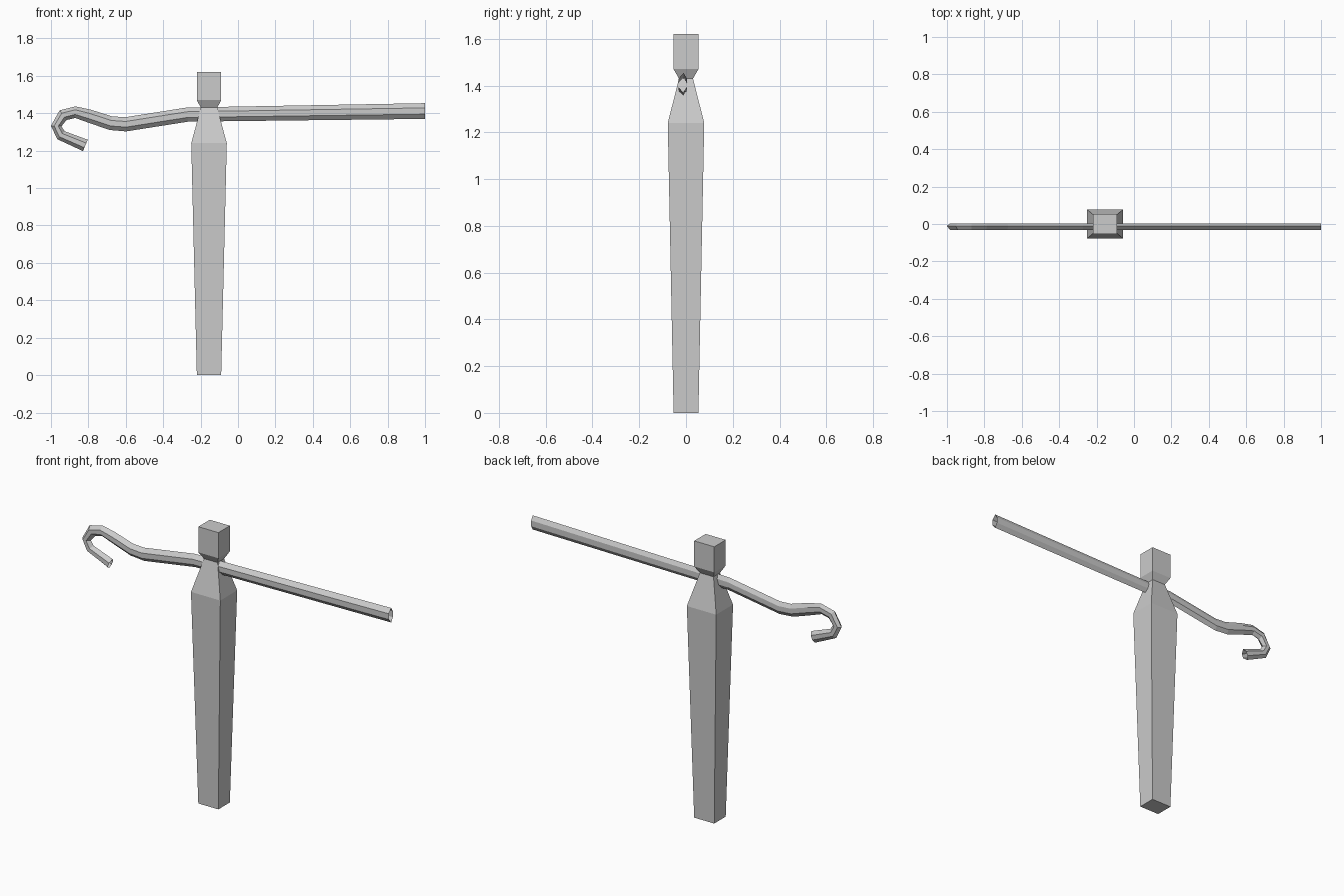
import bpy
import bmesh
from mathutils import Vector

cube = bpy.data.objects.get("Cube")
if cube:
    bpy.data.objects.remove(cube, do_unlink=True)

grey = bpy.data.materials.new("light grey")
grey.use_nodes = True
colour = (0.6, 0.6, 0.6, 1)
grey.diffuse_color = colour
grey.node_tree.nodes["Principled BSDF"].inputs["Base Color"].default_value = colour


def loft(name, rings, capped):
    """Skin a list of equal-sized vertex rings, optionally closing both ends."""
    bm = bmesh.new()
    loops = [[bm.verts.new(p) for p in ring] for ring in rings]
    for low, high in zip(loops, loops[1:]):
        for i in range(len(low)):
            j = (i + 1) % len(low)
            bm.faces.new((low[i], low[j], high[j], high[i]))
    if capped:
        bm.faces.new(loops[0])
        bm.faces.new(loops[-1])
    bmesh.ops.recalc_face_normals(bm, faces=bm.faces)
    mesh = bpy.data.meshes.new(name)
    bm.to_mesh(mesh)
    bm.free()
    mesh.materials.append(grey)
    obj = bpy.data.objects.new(name, mesh)
    bpy.context.collection.objects.link(obj)
    return obj


# Tapered square post with shoulders, a narrow neck and a block head
POST_X = -0.155
post_profile = [  # height, half width, half depth
    (0, 0.065, 0.053), (1.24, 0.095, 0.078), (1.43, 0.044, 0.03),
    (1.47, 0.065, 0.053), (1.62, 0.065, 0.053)]
corners = [(-1, -1), (1, -1), (1, 1), (-1, 1)]
loft("post", [[(POST_X + sx * w, sy * d, z) for sx, sy in corners]
              for z, w, d in post_profile], True)

# Crook: flattened six-sided open tube following a hooked path
path = [  # x, z, half height
    (1, 1.412, 0.042), (-0.27, 1.393, 0.038), (-0.6, 1.341, 0.038),
    (-0.68, 1.347, 0.037), (-0.795, 1.385, 0.035), (-0.87, 1.406, 0.031),
    (-0.935, 1.39, 0.032), (-0.972, 1.332, 0.028), (-0.947, 1.283, 0.029),
    (-0.816, 1.228, 0.033)]
section = [  # depth, fraction of half height
    (-0.01, 1), (-0.033, 0.4), (-0.033, -0.4),
    (-0.012, -1), (0.004, -0.4), (0.004, 0.4)]
points = [Vector((x, z)) for x, z, _ in path]
rings = []
for i, (x, z, half) in enumerate(path):
    before = points[max(i - 1, 0)]
    after = points[min(i + 1, len(points) - 1)]
    # Average the neighbouring directions to mitre each bend
    direction = (points[i] - before).normalized() + (after - points[i]).normalized()
    direction.normalize()
    normal = Vector((direction.y, -direction.x)) * half
    rings.append([(x + normal.x * f, y, z + normal.y * f) for y, f in section])
loft("crook", rings, False)
